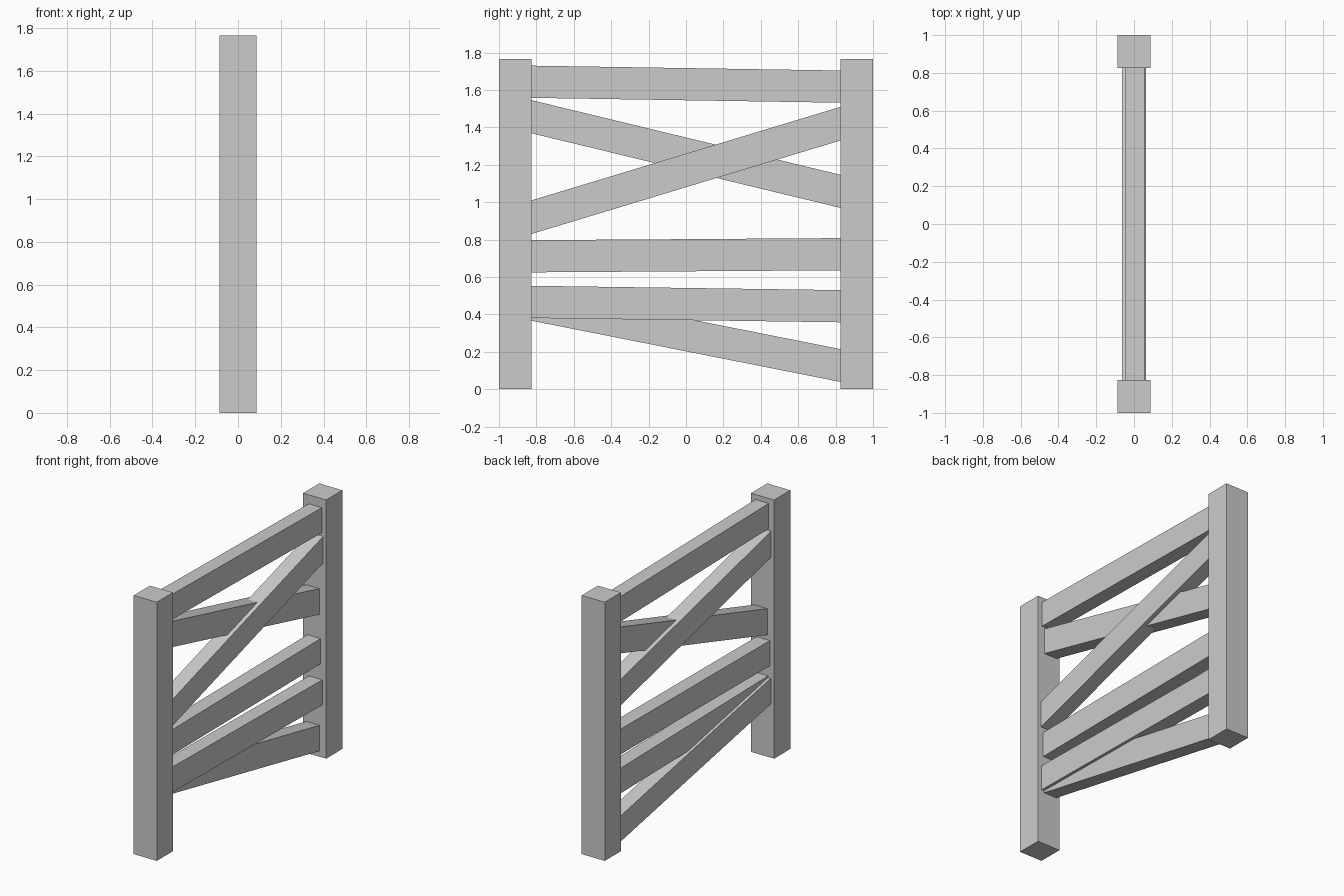
import bpy, bmesh

if "Cube" in bpy.data.objects:
    bpy.data.objects.remove(bpy.data.objects["Cube"])

POST = 0.174      # post width
HEIGHT = 1.765    # post height
INNER = 1 - POST  # inner face of the posts
THICK = 0.1       # rail thickness
DEPTH = 0.172     # rail depth, measured across the board


def board(name, x, width, ends):
    """Four-sided board along y; ends = (y, z_bottom, z_top) at each end."""
    bm = bmesh.new()
    rings = []
    for y, lo, hi in ends:
        corners = [(-1, lo), (1, lo), (1, hi), (-1, hi)]
        rings.append([bm.verts.new((x + s * width / 2, y, z)) for s, z in corners])
    a, b = rings
    bm.faces.new(a)
    bm.faces.new(b[::-1])
    for i in range(4):
        j = (i + 1) % 4
        bm.faces.new((a[i], b[i], b[j], a[j]))
    bmesh.ops.recalc_face_normals(bm, faces=bm.faces)
    mesh = bpy.data.meshes.new(name)
    bm.to_mesh(mesh)
    bm.free()
    bpy.context.collection.objects.link(bpy.data.objects.new(name, mesh))


def rail(name, x, z0, z1):
    """Rail between the posts with centre heights z0 and z1, cut flush."""
    slope = (z1 - z0) / (2 * INNER)
    h = DEPTH / 2 * (1 + slope ** 2) ** 0.5
    board(name, x, THICK, [(-INNER, z0 - h, z0 + h), (INNER, z1 - h, z1 + h)])


# Posts
for name, side in (("front_post", -1), ("back_post", 1)):
    board(name, 0, POST, [(side * INNER, 0, HEIGHT), (side, 0, HEIGHT)])

# Rails: sideways offset, height at front post, height at back post
rail("top_rail", 0.005, 1.644, 1.618)
rail("falling_rail", -0.0145, 1.457, 1.058)
rail("rising_rail", 0.0145, 0.920, 1.420)
rail("middle_rail", -0.005, 0.711, 0.722)
rail("lower_rail", 0.008, 0.467, 0.444)
rail("bottom_rail", -0.012, 0.454, 0.127)
